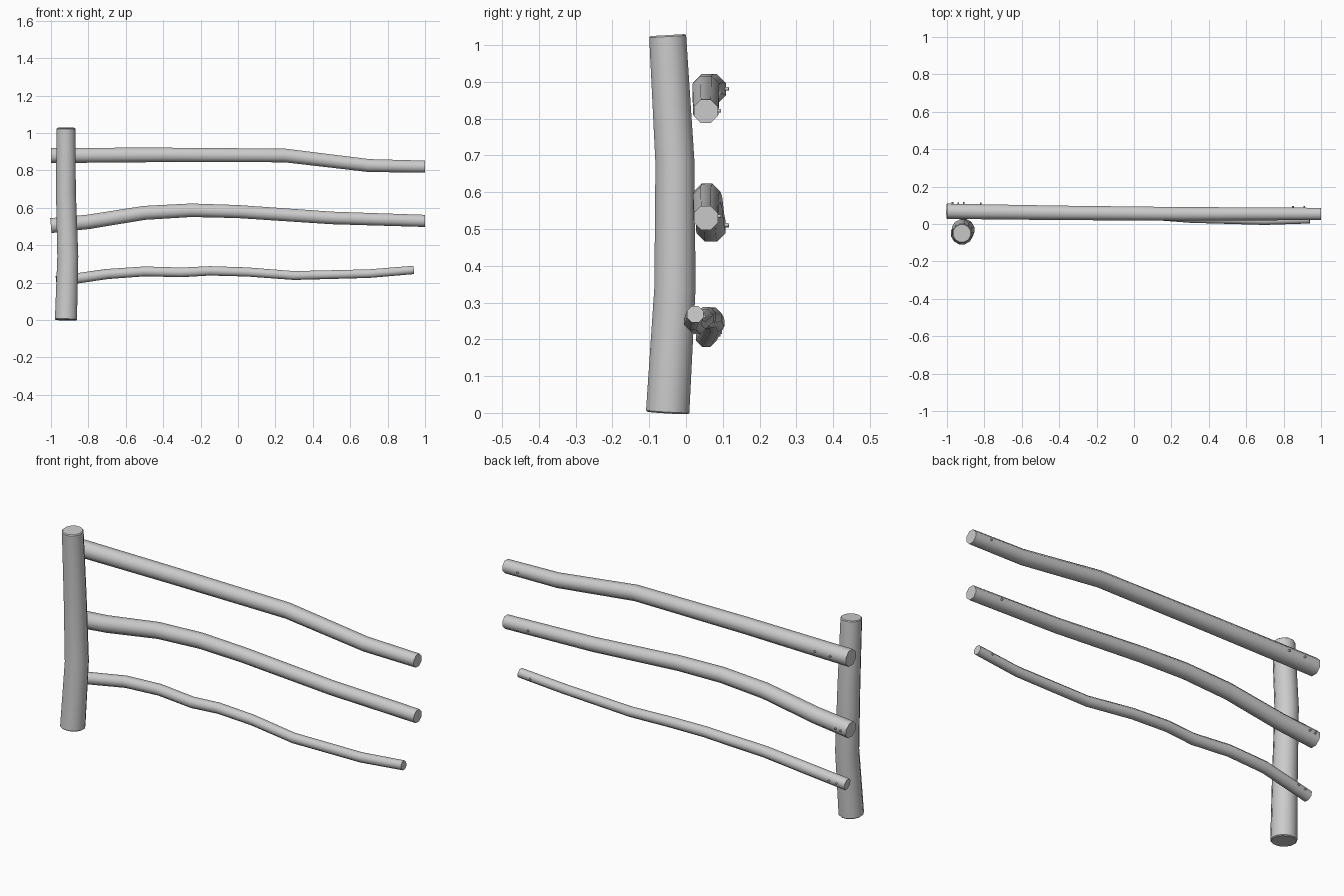
import bpy, bmesh, math
from mathutils import Vector

default_cube = bpy.data.objects.get("Cube")
if default_cube:
    bpy.data.objects.remove(default_cube, do_unlink=True)

shade = (0.6, 0.6, 0.6, 1)
grey = bpy.data.materials.new("plain grey")
grey.use_nodes = True
grey.diffuse_color = shade
grey.node_tree.nodes["Principled BSDF"].inputs["Base Color"].default_value = shade

UP = Vector((0, 0, 1))
BACK = Vector((0, 1, 0))


def ring_around(bm, center, along, reference, radius, sides):
    """Regular polygon of vertices square to the direction of the path."""
    across = along.cross(reference).normalized()
    over = across.cross(along).normalized()
    ring = []
    for step in range(sides):
        angle = math.tau * (step + 0.5) / sides
        offset = math.cos(angle) * across + math.sin(angle) * over
        ring.append(bm.verts.new(center + radius * offset))
    return ring


def pole(name, path, start_radius, end_radius, sides, reference):
    """Capped round pole along a path, tapering evenly between its ends."""
    bm = bmesh.new()
    last = len(path) - 1
    rings = []
    for index, center in enumerate(path):
        along = path[min(index + 1, last)] - path[max(index - 1, 0)]
        radius = start_radius + (end_radius - start_radius) * index / last
        rings.append(ring_around(bm, center, along.normalized(), reference, radius, sides))
    for lower, upper in zip(rings, rings[1:]):
        for step in range(sides):
            following = (step + 1) % sides
            bm.faces.new((lower[step], lower[following], upper[following], upper[step]))
    bm.faces.new(rings[0])
    bm.faces.new(rings[-1])
    bmesh.ops.recalc_face_normals(bm, faces=bm.faces)
    mesh = bpy.data.meshes.new(name)
    bm.to_mesh(mesh)
    bm.free()
    mesh.materials.append(grey)
    made = bpy.data.objects.new(name, mesh)
    bpy.context.collection.objects.link(made)
    bpy.ops.object.select_all(action='DESELECT')
    made.select_set(True)
    bpy.context.view_layer.objects.active = made
    bpy.ops.object.shade_smooth_by_angle(angle=math.radians(50))
    return made


def nail(name, start, end, fraction, radius):
    """Small nail head standing out of the back of a rail's end segment."""
    surface = start.lerp(end, fraction) + BACK * radius
    path = [surface - BACK * radius / 2, surface + BACK * 0.006]
    pole(name, path, 0.005, 0.005, 8, UP)


def rail(name, path, start_radius, end_radius):
    """Eight-sided bent rail with nails near both ends."""
    pole(name, path, start_radius, end_radius, 8, UP)
    nail(name + "_left_nail", path[-1], path[-2], 0.3, end_radius)
    nail(name + "_right_nail", path[0], path[1], 0.3, start_radius)
    nail(name + "_outer_nail", path[0], path[1], 0.15, start_radius)


def upper_path(heights):
    """Path of an upper rail: it drifts backwards towards the post."""
    return [Vector((x, 0.054 - 0.014 * min(x, 0), z)) for x, z in heights]


# Upright post, bowed backwards at the middle, with softened rims
post_path = [Vector(point) for point in (
    (-0.92, -0.05, 0), (-0.91, -0.03, 0.34), (-0.92, -0.03, 0.68), (-0.92, -0.05, 1.027))]
post = pole("post", post_path, 0.061, 0.052, 12, BACK)
rim = post.modifiers.new("soft rims", 'BEVEL')
rim.width = 0.004
rim.segments = 1
rim.limit_method = 'ANGLE'
rim.angle_limit = math.radians(60)

# Two upper rails
rail("top_rail", upper_path(
    [(-1, 0.88), (-0.4, 0.883), (0.25, 0.88), (0.7, 0.826), (1, 0.82)]), 0.044, 0.035)
rail("middle_rail", upper_path(
    [(-1, 0.505), (-0.8, 0.525), (-0.5, 0.573), (-0.25, 0.587),
     (0, 0.58), (0.5, 0.546), (1, 0.53)]), 0.043, 0.035)

# Thin, wavy bottom rail
rail("bottom_rail", [Vector(point) for point in (
    (-0.97, 0.055, 0.207), (-0.7, 0.077, 0.246), (-0.5, 0.07, 0.26),
    (-0.3, 0.052, 0.255), (-0.15, 0.056, 0.263), (0.05, 0.05, 0.257),
    (0.3, 0.03, 0.238), (0.7, 0.018, 0.248), (0.94, 0.025, 0.268))], 0.03, 0.024)
